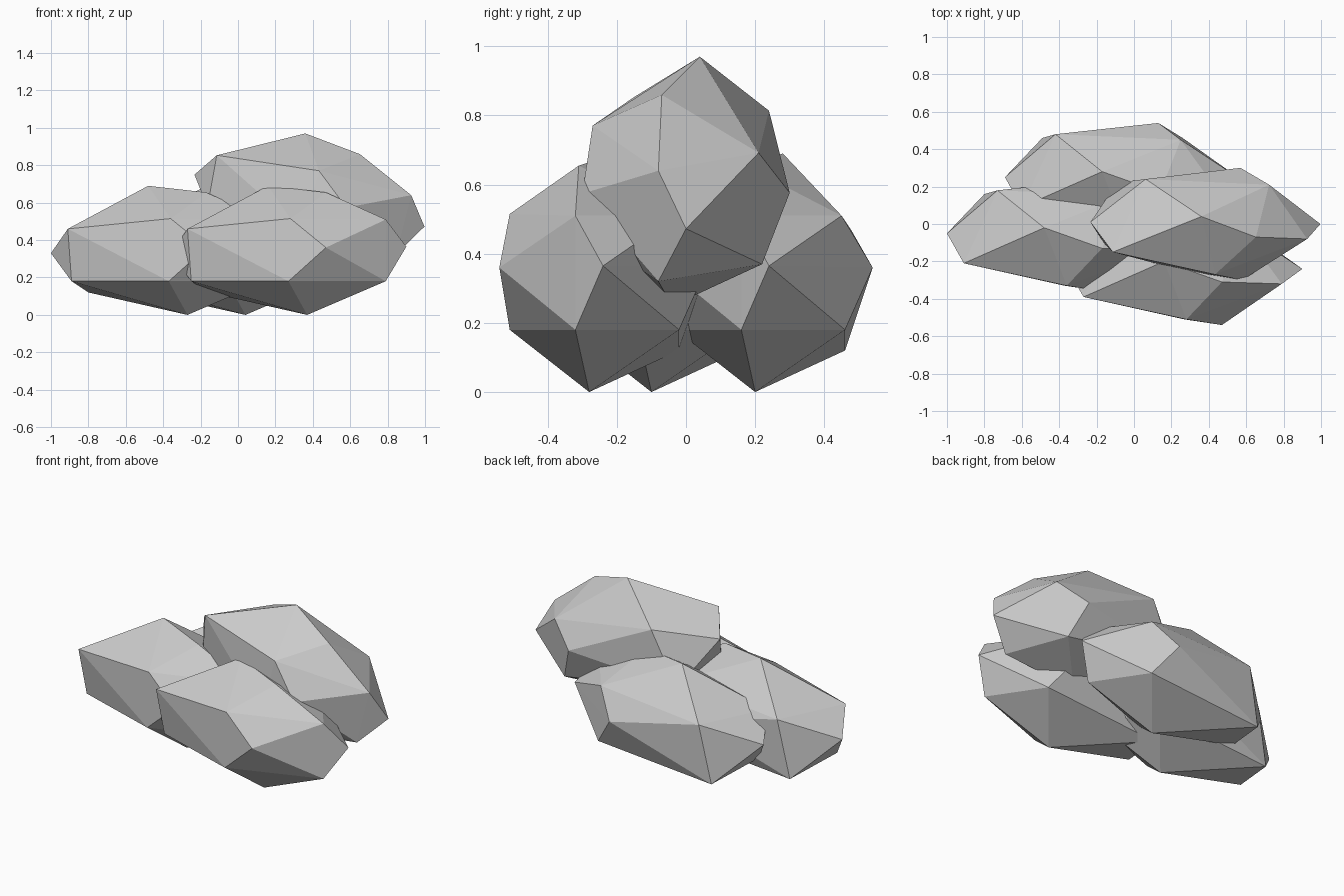
import bpy
import bmesh
from math import radians
from mathutils import Matrix, Vector

cube = bpy.data.objects.get("Cube")
if cube:
    bpy.data.objects.remove(cube, do_unlink=True)

# Single flat stone colour
stone = bpy.data.materials.new("stone_grey")
stone.use_nodes = True
colour = (0.6, 0.6, 0.6, 1.0)
stone.diffuse_color = colour
bsdf = next(n for n in stone.node_tree.nodes if n.type == "BSDF_PRINCIPLED")
bsdf.inputs["Base Color"].default_value = colour
bsdf.inputs["Roughness"].default_value = 0.9

# Corners of one faceted boulder, wrapped in a convex hull
apex = Vector((.16, -.20, .69))
corners = [
    apex, (.47, -.31, .655),                                       # crown
    (-.36, -.23, .33), (-.27, -.39, .46), (-.25, -.34, .18),       # left end
    (.28, -.51, .515), (.47, -.54, .36), (.27, -.51, .18),         # front
    (.79, -.32, .51), (.90, -.24, .365), (.79, -.32, .18),         # right end
    (-.09, .0, .465), (.46, .06, .36), (.58, -.03, .51),           # back
    (.59, -.02, .18), (-.16, -.02, .12), (.37, -.28, 0),           # underside
]


def build_boulder_mesh():
    bm = bmesh.new()
    for corner in corners:
        bm.verts.new(corner)
    hull = bmesh.ops.convex_hull(bm, input=bm.verts[:])
    inside = {g for g in hull["geom_interior"] + hull["geom_unused"]
              if isinstance(g, bmesh.types.BMVert)}
    bmesh.ops.delete(bm, geom=list(inside), context="VERTS")
    bmesh.ops.recalc_face_normals(bm, faces=bm.faces[:])
    mesh = bpy.data.meshes.new("boulder")
    bm.to_mesh(mesh)
    bm.free()
    mesh.materials.append(stone)
    return mesh


boulder = build_boulder_mesh()


def place_boulder(name, matrix):
    obj = bpy.data.objects.new(name, boulder)
    obj.matrix_world = matrix
    bpy.context.collection.objects.link(obj)


# Three boulders rest on the ground
for name, offset in {
    "front_boulder": (0, 0, 0),
    "side_boulder": (-.64, .18, 0),
    "back_boulder": (-.33, .48, 0),
}.items():
    place_boulder(name, Matrix.Translation(offset))

# The fourth lies tilted on top, turned about its crown
tilt = Matrix.Rotation(radians(14.3), 4, "Y")
place_boulder("top_boulder",
              Matrix.Translation((.36, .04, .97)) @ tilt @ Matrix.Translation(-apex))
